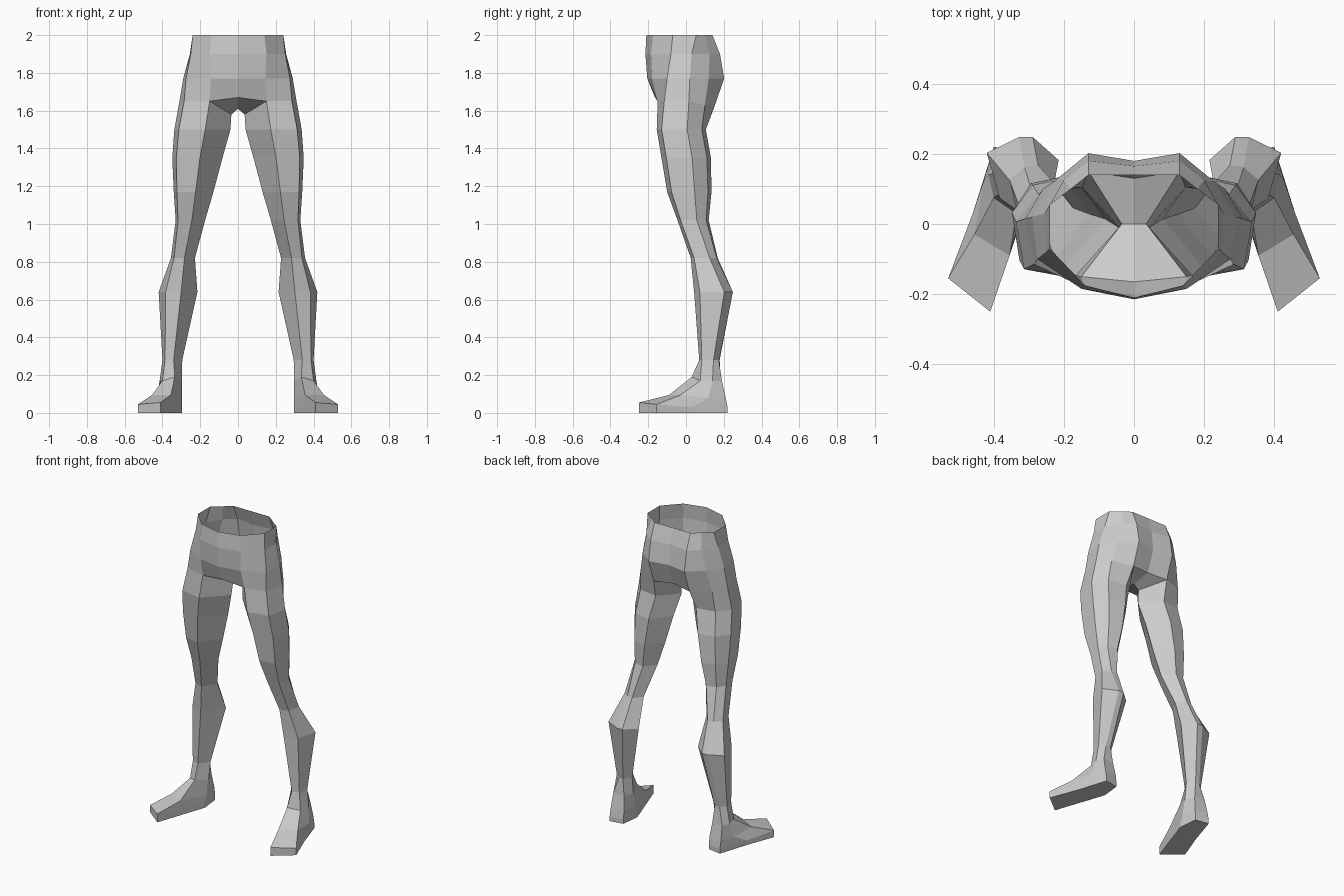
import bpy, bmesh

if "Cube" in bpy.data.objects:
    bpy.data.objects.remove(bpy.data.objects["Cube"])

bm = bmesh.new()


def add_ring(points):
    return [bm.verts.new(p) for p in points]


def bridge(a, b, closed):
    n = len(a)
    for i in range(n if closed else n - 1):
        j = (i + 1) % n
        bm.faces.new((a[i], a[j], b[j], b[i]))


# Pelvis: open half rings from front centre, round the hip, to back centre
pelvis = [
    (2.00, [(0, -.21), (.14, -.175), (.24, -.07), (.24, .055), (.18, .10), (.13, .14), (0, .14)]),
    (1.90, [(0, -.215), (.15, -.185), (.25, -.08), (.255, .03), (.20, .125), (.13, .18), (0, .165)]),
    (1.77, [(0, -.205), (.145, -.18), (.275, -.10), (.29, .02), (.23, .12), (.13, .202), (0, .18)]),
]
rings = [add_ring([(x, y, z) for x, y in pts]) for z, pts in pelvis]
groin = add_ring([(0, -.165, 1.67), (.15, -.15, 1.65), (.285, -.115, 1.65), (.31, .015, 1.65),
                  (.26, .10, 1.63), (.13, .15, 1.62), (0, .13, 1.63)])
rings.append(groin)
for a, b in zip(rings, rings[1:]):
    bridge(a, b, False)

# Crotch: joins the centre line to the inner thigh
centre = bm.verts.new((0, 0, 1.61))
inner = bm.verts.new((.035, 0, 1.58))
bm.faces.new((groin[0], groin[1], inner, centre))
bm.faces.new((centre, inner, groin[5], groin[6]))

# Leg: six-sided sections (z, inner x, outer x, front y, back y, shin shape amount)
thigh = [(.45, 0), (.92, .10), (1, .62), (.78, .92), (.36, 1), (0, .55)]
shin = [(.42, 0), (.82, .15), (1, .78), (.55, 1), (.36, 1), (0, .68)]
sections = [
    (1.50, .040, .337, -.155, .105, 0),
    (1.35, .082, .348, -.130, .132, 0),
    (1.17, .130, .340, -.100, .135, 0),
    (1.02, .174, .330, -.045, .120, 0),
    (0.82, .228, .355, .025, .168, .5),
    (0.64, .215, .420, .043, .248, 1),
    (0.28, .295, .400, .070, .178, .5),
]
leg = [groin[1:6] + [inner]]
for z, x0, x1, y0, y1, w in sections:
    pts = []
    for (u, v), (s, t) in zip(thigh, shin):
        u, v = u + (s - u) * w, v + (t - v) * w
        pts.append((x0 + (x1 - x0) * u, y0 + (y1 - y0) * v, z))
    leg.append(add_ring(pts))

# Foot: sections sweep forward from ankle to toes
foot = [
    [(.335, .03, .19), (.40, .075, .17), (.415, .14, .17), (.395, .19, .17), (.32, .185, .17), (.297, .12, .17)],
    [(.355, -.09, .095), (.455, -.03, .095), (.43, .12, .08), (.40, .21, .08), (.31, .20, .08), (.297, .10, .08)],
    [(.41, -.25, .055), (.53, -.155, .045), (.46, .03, .03), (.40, .22, .03), (.31, .205, .03), (.297, .08, .03)],
]
foot.append([(x, y, 0) for x, y, z in foot[-1]])
leg += [add_ring(p) for p in foot]
for a, b in zip(leg, leg[1:]):
    bridge(a, b, True)
bm.faces.new(leg[-1])

bmesh.ops.recalc_face_normals(bm, faces=bm.faces)
mesh = bpy.data.meshes.new("hips_and_legs")
bm.to_mesh(mesh)
bm.free()
body = bpy.data.objects.new("hips_and_legs", mesh)
bpy.context.collection.objects.link(body)

# Mirror to the other leg
mirror = body.modifiers.new("mirror", 'MIRROR')
mirror.use_axis[0] = True
mirror.use_clip = True
